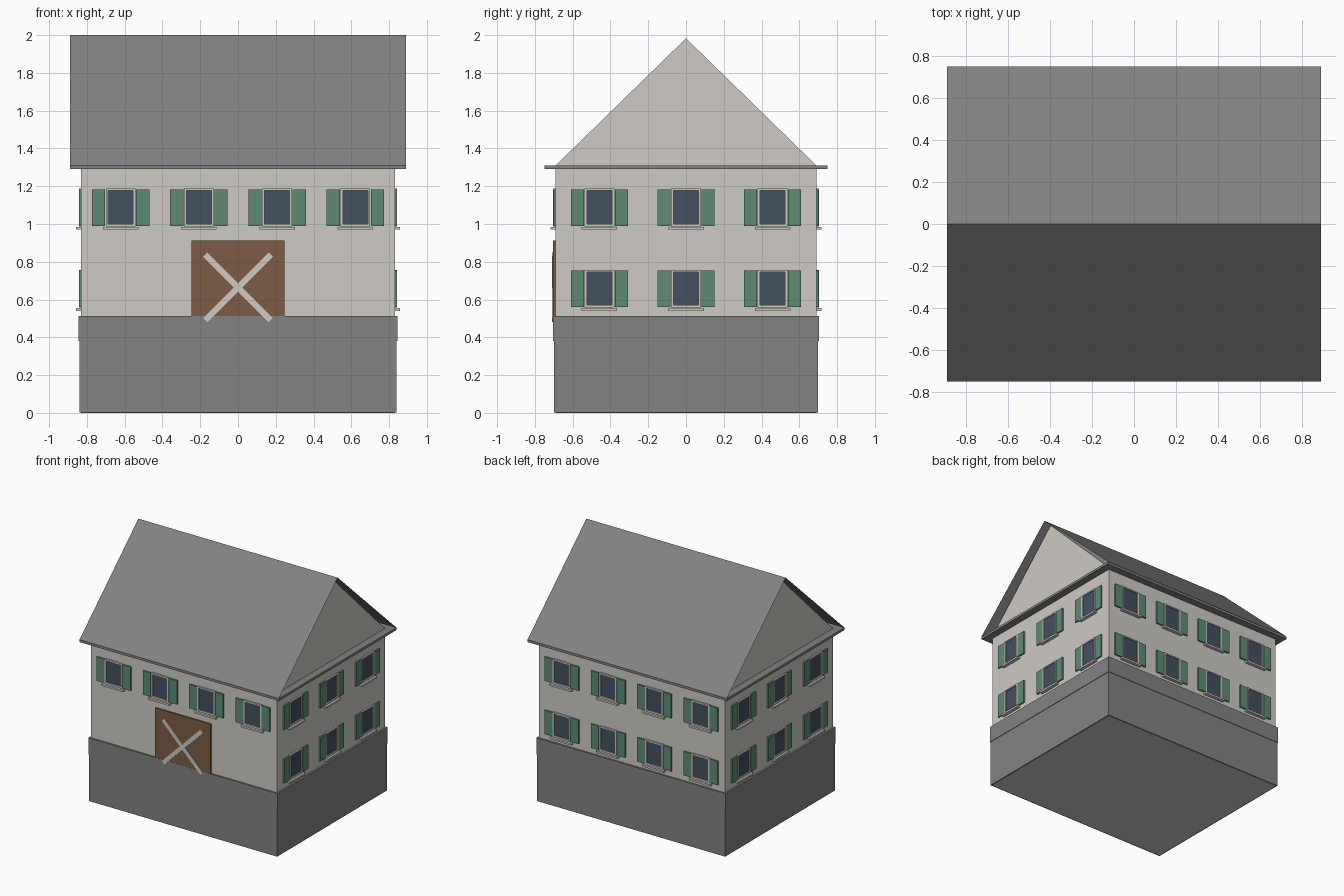
import bpy, bmesh, math
from mathutils import Matrix, Vector

if "Cube" in bpy.data.objects:
    bpy.data.objects.remove(bpy.data.objects["Cube"])

def material(name, rgb):
    m = bpy.data.materials.new(name)
    m.diffuse_color = (*rgb, 1)
    m.use_nodes = True
    m.node_tree.nodes["Principled BSDF"].inputs["Base Color"].default_value = m.diffuse_color
    return m

WALL = material("plaster", (0.62, 0.595, 0.56))
GREY = material("slate_grey", (0.225, 0.225, 0.225))
GREEN = material("shutter_green", (0.11, 0.26, 0.175))
GLASS = material("window_blue", (0.057, 0.082, 0.115))
WOOD = material("door_brown", (0.20, 0.108, 0.058))

def finish(name, bm, mat):
    me = bpy.data.meshes.new(name)
    bm.to_mesh(me)
    bm.free()
    me.materials.append(mat)
    ob = bpy.data.objects.new(name, me)
    bpy.context.collection.objects.link(ob)
    return ob

def box(bm, lo, hi, mat=Matrix()):
    lo, hi = Vector(lo), Vector(hi)
    m = mat @ Matrix.Translation((lo + hi) / 2) @ Matrix.Diagonal((*(hi - lo), 1))
    bmesh.ops.create_cube(bm, size=1, matrix=m)

def box_object(name, mat, *boxes):
    bm = bmesh.new()
    for lo, hi in boxes:
        box(bm, lo, hi)
    return finish(name, bm, mat)

# House body: gabled profile extruded along x
bm = bmesh.new()
profile = [(-0.69, 0), (0.69, 0), (0.69, 1.31), (0, 1.983), (-0.69, 1.31)]
face = bm.faces.new([bm.verts.new((-0.83, y, z)) for y, z in profile])
out = bmesh.ops.extrude_face_region(bm, geom=[face])
bmesh.ops.translate(bm, vec=(1.66, 0, 0),
                    verts=[v for v in out["geom"] if isinstance(v, bmesh.types.BMVert)])
bmesh.ops.recalc_face_normals(bm, faces=bm.faces)
finish("house_walls", bm, WALL)

# Stone base with slightly wider upper band
box_object("base", GREY, ((-0.84, -0.70, 0.001), (0.84, 0.70, 0.45)))
box_object("base_band", GREY, ((-0.844, -0.704, 0.38), (0.844, 0.704, 0.512)))

# Eaves slab and thin roof sheets
box_object("eaves", GREY, ((-0.89, -0.75, 1.29), (0.89, 0.75, 1.31)))
bm = bmesh.new()
rows = [[bm.verts.new((x, y, z)) for x in (-0.89, 0.89)]
        for y, z in ((-0.75, 1.31), (0, 2.0), (0.75, 1.31))]
for a, b in zip(rows, rows[1:]):
    bm.faces.new((a[0], a[1], b[1], b[0]))
finish("roof", bm, GREY)

# Windows: (angle, wall distance, centres along wall, row offsets)
FOUR, THREE = (-0.621, -0.207, 0.207, 0.621), (-0.458, 0, 0.458)
WALLS = [(0, 0.69, FOUR, (0,)), (90, 0.83, THREE, (0, -0.43)),
         (180, 0.69, FOUR, (0, -0.43)), (270, 0.83, THREE, (0, -0.43))]
frames, panes, shutters, sills = (bmesh.new() for _ in range(4))
for angle, dist, centres, levels in WALLS:
    rot = Matrix.Rotation(math.radians(angle), 4, 'Z')
    for u in centres:
        for dz in levels:
            m = rot @ Matrix.Translation((u, -dist, 1.087 + dz))
            box(panes, (-0.068, -0.005, -0.09), (0.068, 0.002, 0.095), m)
            for s in (-1, 1):
                x0, x1 = sorted((s * 0.066, s * 0.079))
                box(frames, (x0, -0.013, -0.10), (x1, 0.002, 0.10), m)
                x0, x1 = sorted((s * 0.082, s * 0.152))
                box(shutters, (x0, -0.012, -0.097), (x1, 0.002, 0.096), m)
            box(frames, (-0.066, -0.013, 0.09), (0.066, 0.002, 0.10), m)
            box(frames, (-0.066, -0.013, -0.10), (0.066, 0.002, -0.086), m)
            box(sills, (-0.094, -0.027, -0.117), (0.094, 0.002, -0.102), m)
finish("window_frames", frames, WALL)
finish("window_panes", panes, GLASS)
finish("shutters", shutters, GREEN)
finish("window_sills", sills, WALL)

# Barn door with crossed bars
box_object("door", WOOD, ((-0.247, -0.703, 0.42), (0.247, -0.688, 0.912)))
bm = bmesh.new()
for a, y in ((45, -0.7095), (-45, -0.709)):
    m = Matrix.Translation((0, 0, 0.665)) @ Matrix.Rotation(math.radians(a), 4, 'Y')
    box(bm, (-0.245, y, -0.016), (0.245, -0.695, 0.016), m)
finish("door_cross", bm, WALL)
